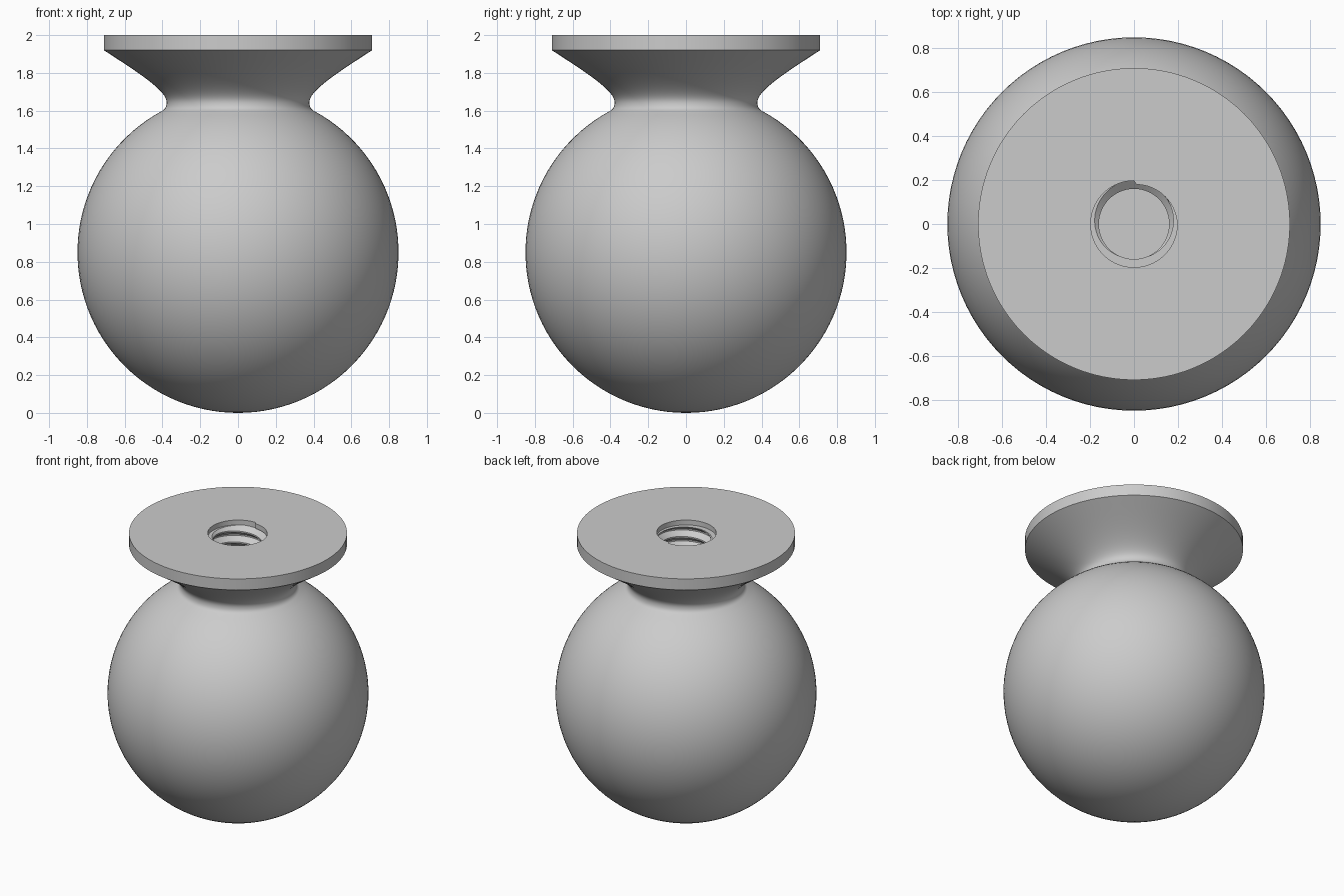
import bpy, bmesh, math
from mathutils import Vector
from mathutils.geometry import interpolate_bezier

cube = bpy.data.objects.get("Cube")
if cube:
    bpy.data.objects.remove(cube, do_unlink=True)

SEGMENTS = 96
BALL_R = 0.85
FLANGE_R = 0.71
TOP = 2.0
CREST, ROOT = 0.16, 0.197      # thread radii
PITCH = 0.079
THREAD_TOP, FLOOR = 1.965, 1.4


def material(name, rgb):
    m = bpy.data.materials.new(name)
    m.use_nodes = True
    m.diffuse_color = (*rgb, 1)
    m.node_tree.nodes["Principled BSDF"].inputs["Base Color"].default_value = (*rgb, 1)
    return m


def outer_profile():
    """Ball, waist fillet, flared neck and flange as (radius, z) points."""
    last = math.acos(-(1.6 - BALL_R) / BALL_R)
    pts = [(BALL_R * math.sin(last * i / 48), BALL_R - BALL_R * math.cos(last * i / 48))
           for i in range(49)]
    waist, rim = Vector((0.378, 1.645, 0)), Vector((FLANGE_R, 1.92, 0))
    ball_edge = Vector((*pts[-1], 0))
    fillet = interpolate_bezier(ball_edge, Vector((0.383, 1.61, 0)),
                                Vector((0.378, 1.625, 0)), waist, 8)
    flare = interpolate_bezier(waist, Vector((0.378, 1.71, 0)),
                               Vector((0.55, 1.815, 0)), rim, 20)
    pts += [(p.x, p.y) for p in fillet[1:] + flare[1:]]
    return pts + [(FLANGE_R, TOP)]


def thread_radius(phase):
    """V-shaped thread with narrow flats at crest and root."""
    wave = abs((phase % 1) * 2 - 1)
    return CREST + (ROOT - CREST) * min(max((wave - 0.125) / 0.75, 0), 1)


def hole_profile(t):
    """Threaded hole for one column; t is the fraction of a full turn."""
    mouth = ROOT - 0.018 * max(0, (t % 1) - 0.75) * 4
    pts = [(mouth, TOP), (mouth, THREAD_TOP)]
    steps = 16
    turns = math.ceil((THREAD_TOP - FLOOR) / PITCH) + 1
    for k in range(turns * steps + 1):
        z = THREAD_TOP + PITCH * (t - k / steps)
        z = min(max(z, FLOOR), THREAD_TOP)
        pts.append((thread_radius((z - THREAD_TOP) / PITCH - t), z))
    return pts + [(CREST, FLOOR), (0, FLOOR)]


# Turned knob body, swept column by column so the thread can follow a helix
bm = bmesh.new()
outline = outer_profile()
columns = []
for i in range(SEGMENTS + 1):
    t = i / SEGMENTS
    a = math.pi / 2 + math.tau * t
    columns.append([bm.verts.new((r * math.cos(a), r * math.sin(a), z))
                    for r, z in outline + hole_profile(t)])
for a, b in zip(columns, columns[1:]):
    for j in range(len(a) - 1):
        bm.faces.new((a[j], b[j], b[j + 1], a[j + 1]))
bmesh.ops.remove_doubles(bm, verts=bm.verts, dist=0.0001)
bmesh.ops.dissolve_degenerate(bm, edges=bm.edges, dist=0.0001)
bmesh.ops.recalc_face_normals(bm, faces=bm.faces)

mesh = bpy.data.meshes.new("ball_knob")
bm.to_mesh(mesh)
bm.free()
mesh.materials.append(material("plain grey", (0.6, 0.6, 0.6)))
knob = bpy.data.objects.new("ball_knob", mesh)
bpy.context.collection.objects.link(knob)
bpy.context.view_layer.objects.active = knob
knob.select_set(True)
bpy.ops.object.shade_smooth_by_angle(angle=math.radians(30))
